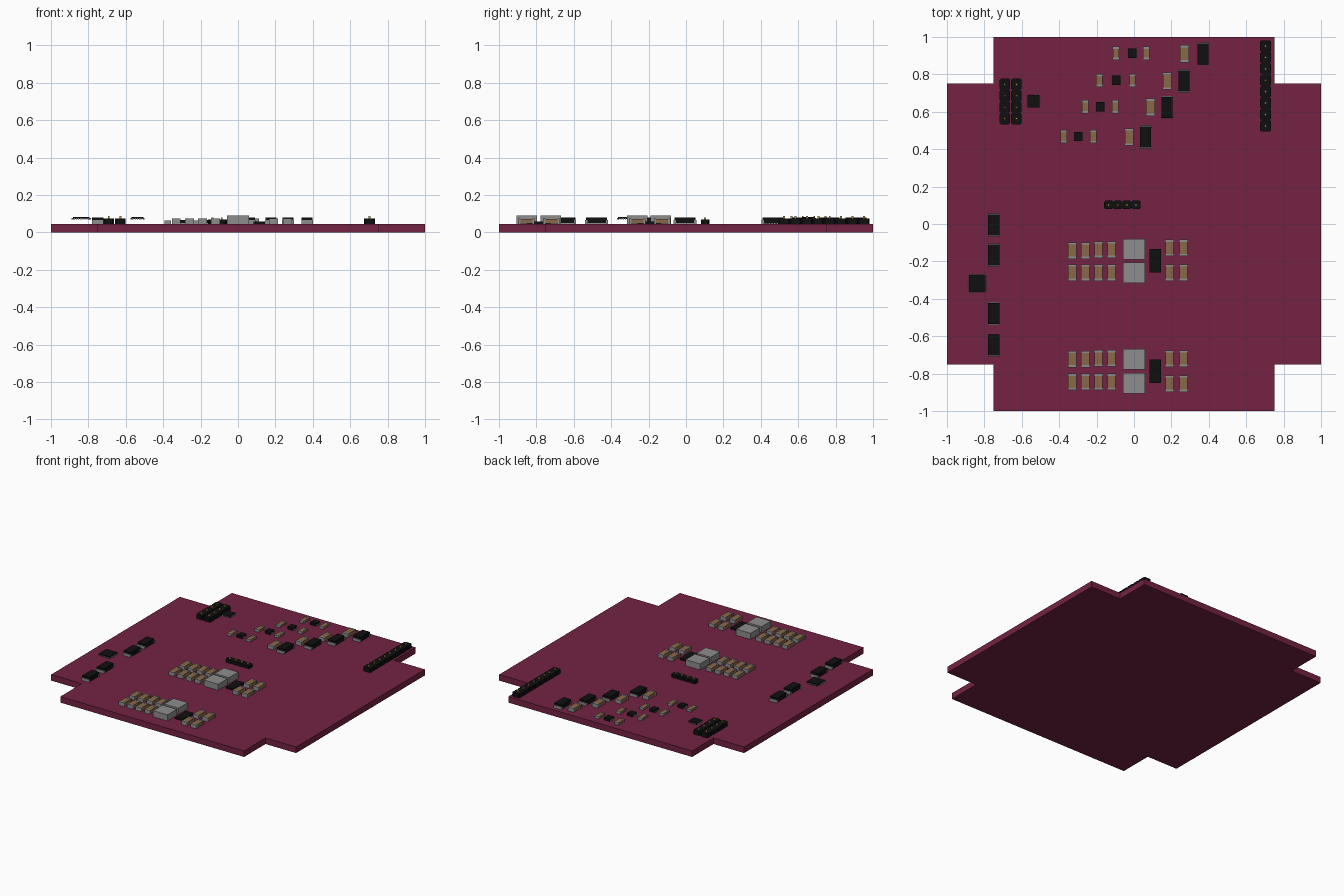
import bpy, bmesh
from mathutils import Matrix, Vector

if "Cube" in bpy.data.objects:
    bpy.data.objects.remove(bpy.data.objects["Cube"])

def mat(name, c):
    m = bpy.data.materials.new(name)
    m.diffuse_color = (*c, 1)
    m.use_nodes = True
    m.node_tree.nodes["Principled BSDF"].inputs["Base Color"].default_value = m.diffuse_color
    return m

RED = mat("board_red", (0.175, 0.016, 0.056))
BLACK = mat("package_black", (0.005, 0.005, 0.005))
GREY = mat("metal_grey", (0.27, 0.27, 0.27))
TAN = mat("ceramic_tan", (0.25, 0.14, 0.065))
GOLD = mat("pin_gold", (0.55, 0.36, 0.08))
TOP = 0.045  # upper surface of the board

def finish(bm, name, mats, loc=(0, 0, 0)):
    me = bpy.data.meshes.new(name)
    bmesh.ops.recalc_face_normals(bm, faces=bm.faces)
    bm.to_mesh(me)
    bm.free()
    for m in mats:
        me.materials.append(m)
    ob = bpy.data.objects.new(name, me)
    ob.location = loc
    bpy.context.collection.objects.link(ob)
    return ob

def box(bm, x, y, z0, z1, w, d, mi=0):
    """Box centred on x, y between two heights."""
    mtx = Matrix.Translation((x, y, (z0 + z1) / 2)) @ Matrix.Diagonal((w, d, z1 - z0, 1))
    vs = bmesh.ops.create_cube(bm, size=1, matrix=mtx)["verts"]
    for f in {f for v in vs for f in v.link_faces}:
        f.material_index = mi

def prism(bm, pts, z0, z1, mi=0):
    face = bm.faces.new([bm.verts.new((x, y, z0)) for x, y in pts])
    face.material_index = mi
    ext = bmesh.ops.extrude_face_region(bm, geom=[face], use_keep_orig=True)["geom"]
    vs = [g for g in ext if isinstance(g, bmesh.types.BMVert)]
    bmesh.ops.translate(bm, vec=Vector((0, 0, z1 - z0)), verts=vs)
    for f in {f for v in vs for f in v.link_faces}:
        f.material_index = mi

def two_terminal(name, x, y, w, d, h, body):
    """Surface mount part with metal caps on both y ends."""
    bm = bmesh.new()
    box(bm, 0, 0, 0.002, h, w * 0.94, d - 0.01, 0)
    for s in (-1, 1):
        box(bm, 0, s * (d / 2 - 0.006), 0, h + 0.001 if body is TAN else h * 0.6, w, 0.012, 1)
    finish(bm, name, (body, GREY), (x, y, TOP))

def header(name, x, ys, cols=(0,), w=0.058, pitch=0.061, h=0.03, along_x=False):
    """Row of chamfered cells, each with a thin pin."""
    bm = bmesh.new()
    a, b, c = w / 2, pitch / 2, 0.007
    cell = [(a, b - c), (a - c, b), (c - a, b), (-a, b - c),
            (-a, c - b), (c - a, -b), (a - c, -b), (a, c - b)]
    for cx in cols:
        for yy in ys:
            pts = [(px + cx, py + yy) for px, py in cell]
            px, py = cx, yy
            if along_x:
                pts, (px, py) = [(q, p) for p, q in pts], (yy, cx)
            prism(bm, pts, 0, h, 0)
            box(bm, px, py, h - 0.01, h + 0.011, 0.010, 0.010, 1)
    return finish(bm, name, (BLACK, GOLD), (*x, TOP))

def leaded_chip(name, x, y, w, d, z0, z1, nx, ny, lead=0.006):
    """Square package with nx leads on the y sides and ny on the x sides."""
    bm = bmesh.new()
    box(bm, 0, 0, z0, z1, w, d, 0)
    zt = z0 + (z1 - z0) * 0.6
    for s in (-1, 1):
        for i in range(nx):
            box(bm, ((i + 0.5) / nx - 0.5) * w * 0.9, s * d / 2, z0 - 0.001, zt, w * 0.45 / nx, lead, 1)
        for i in range(ny):
            box(bm, s * w / 2, ((i + 0.5) / ny - 0.5) * d * 0.9, z0 - 0.001, zt, lead, d * 0.45 / ny, 1)
    finish(bm, name, (BLACK, GREY), (x, y, 0))

# Board with notched corners
quarter = [(1, 0.75), (0.75, 0.75), (0.75, 1)]
outline = (quarter + [(-x, y) for x, y in quarter[::-1]]
           + [(-x, -y) for x, y in quarter] + [(x, -y) for x, y in quarter[::-1]])
bm = bmesh.new()
prism(bm, outline, 0, TOP)
finish(bm, "board", (RED,))

# Two power converter blocks
for y0, rows in ((0, (-0.142, -0.26)), (1, (-0.723, -0.844))):
    for r, y in enumerate(rows):
        for x in (-0.33, -0.26, -0.19, -0.12):
            two_terminal("input_capacitor", x, y + (0.005 if x > -0.2 and r == 0 else 0),
                         0.047, 0.088, 0.027, TAN)
        dy = (0.014, 0, 0.003, -0.01)[y0 * 2 + r]
        for x in (0.19, 0.265):
            two_terminal("output_capacitor", x, y + dy, 0.047, 0.088, 0.027, TAN)
    for y in ((-0.134, -0.26), (-0.723, -0.852))[y0]:
        bm = bmesh.new()
        box(bm, 0, 0, 0, 0.045, 0.117, 0.109)
        finish(bm, "inductor", (GREY,), (0, y, TOP))
    bm = bmesh.new()
    box(bm, 0, 0, 0, 0.013, 0.062, 0.125)
    finish(bm, "converter_chip", (BLACK,), (0.113, (-0.197, -0.787)[y0], TOP))

# Four regulator rows, stepping across the board
for y, xs in ((0.913, (-0.096, -0.01, 0.066, 0.27, 0.37)),
              (0.768, (-0.185, -0.095, -0.008, 0.177, 0.267)),
              (0.627, (-0.26, -0.18, -0.1, 0.088, 0.176)),
              (0.468, (-0.375, -0.298, -0.218, -0.026, 0.062))):
    two_terminal("small_capacitor", xs[0], y, 0.036, 0.07, 0.017, TAN)
    leaded_chip("regulator_chip", xs[1], y, 0.046, 0.05, TOP + 0.001, TOP + 0.02, 0, 3)
    two_terminal("small_capacitor", xs[2], y, 0.036, 0.07, 0.017, TAN)
    two_terminal("bulk_capacitor", xs[3], y - 0.003, 0.049, 0.092, 0.027, TAN)
    two_terminal("tantalum_capacitor", xs[4], y - 0.003, 0.063, 0.122, 0.034, BLACK)

# Tantalum column on the left edge
for y in (-0.005, -0.166, -0.478, -0.648):
    two_terminal("tantalum_capacitor", -0.75, y, 0.063, 0.122, 0.034, BLACK)

# Quad flat chips, sitting just above the board
leaded_chip("controller_chip", -0.838, -0.318, 0.09, 0.09, 0.070, 0.083, 8, 8, 0.012)
leaded_chip("interface_chip", -0.537, 0.657, 0.066, 0.066, 0.070, 0.083, 5, 5, 0.01)

# Pin headers
header("long_header", (0.704, 0.738), [(i - 3.5) * 0.061 for i in range(8)])
header("double_header", (-0.66, 0.655), [(i - 1.5) * 0.061 for i in range(4)], (-0.031, 0.031), 0.056)
header("short_header", (-0.0625, 0.102), [(i - 1.5) * 0.049 for i in range(4)],
       w=0.045, pitch=0.049, h=0.023, along_x=True)
